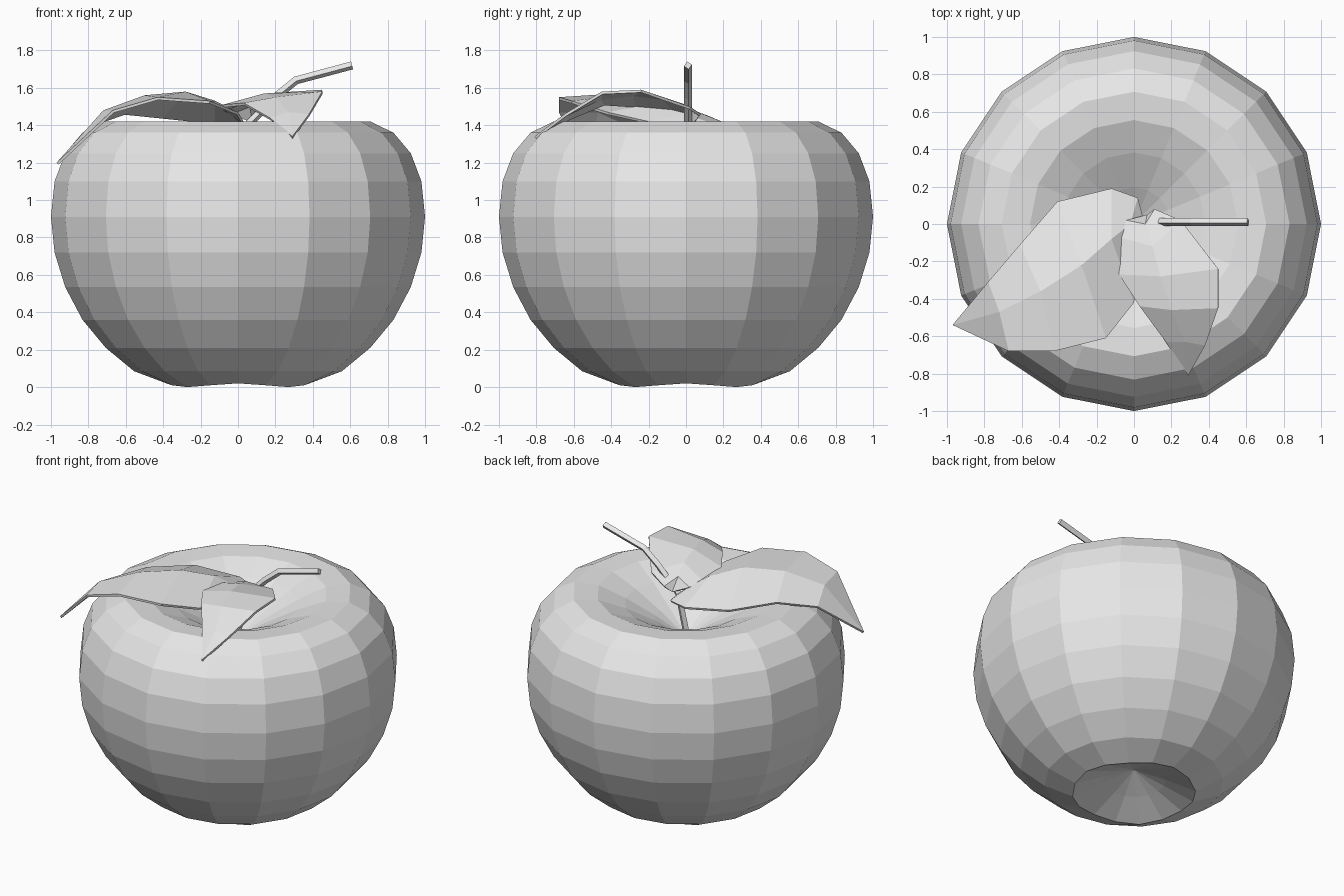
import bpy, bmesh, math
from mathutils import Vector

if "Cube" in bpy.data.objects:
    bpy.data.objects.remove(bpy.data.objects["Cube"], do_unlink=True)

# One plain grey for every part
grey = bpy.data.materials.new("plain grey")
grey.use_nodes = True
colour = (0.8, 0.8, 0.8, 1)
grey.diffuse_color = colour
grey.node_tree.nodes["Principled BSDF"].inputs["Base Color"].default_value = colour


def add_object(name, data):
    obj = bpy.data.objects.new(name, data)
    bpy.context.scene.collection.objects.link(obj)
    data.materials.append(grey)
    return obj


def add_mesh(name, bm):
    mesh = bpy.data.meshes.new(name)
    bm.to_mesh(mesh)
    bm.free()
    return add_object(name, mesh)


# Fruit body: a half-round profile turned about z, hollowed at both ends
SIDES = 16
heights = [.17, .09, .01, .085, .21, .36, .535, .72, .91,
           1.10, 1.25, 1.36, 1.42, 1.41, 1.34, 1.24, 1.12]
bm = bmesh.new()
last = len(heights) - 1
profile = [bm.verts.new((math.sin(math.pi * i / last), 0, z))
           for i, z in enumerate(heights)]
edges = [bm.edges.new(pair) for pair in zip(profile, profile[1:])]
bmesh.ops.spin(bm, geom=profile + edges, cent=(0, 0, 0), axis=(0, 0, 1),
               angle=math.tau, steps=SIDES)
bmesh.ops.remove_doubles(bm, verts=bm.verts, dist=0.001)
bmesh.ops.recalc_face_normals(bm, faces=bm.faces)
# Slightly lobed foot
for v in bm.verts:
    if abs(v.co.z - heights[2]) < 0.001:
        v.co.z += heights[2] * math.cos(4 * math.atan2(v.co.y, v.co.x))
add_mesh("fruit_body", bm)


# Leaf: rows of (edge, midrib, edge) points between a base and a tip
def add_leaf(name, base, rows, tip):
    bm = bmesh.new()
    start, end = bm.verts.new(base), bm.verts.new(tip)
    grid = [[bm.verts.new(p) for p in row] for row in rows]
    for i in range(2):
        bm.faces.new((start, grid[0][i], grid[0][i + 1]))
        for a, b in zip(grid, grid[1:]):
            bm.faces.new((a[i], b[i], b[i + 1], a[i + 1]))
        bm.faces.new((grid[-1][i], end, grid[-1][i + 1]))
    leaf = add_mesh(name, bm)
    solid = leaf.modifiers.new("thickness", "SOLIDIFY")
    solid.thickness = 0.015
    solid.offset = -1
    return leaf


add_leaf("large_leaf", (.05, .03, 1.40), [
    [(.02, .14, 1.41), (-.02, 0, 1.46), (.03, -.2, 1.42)],
    [(-.12, .19, 1.42), (-.12, -.08, 1.53), (0, -.42, 1.47)],
    [(-.41, .12, 1.45), (-.28, -.22, 1.58), (-.15, -.61, 1.53)],
    [(-.61, -.11, 1.47), (-.5, -.36, 1.56), (-.43, -.68, 1.55)],
    [(-.78, -.31, 1.41), (-.72, -.47, 1.48), (-.67, -.68, 1.48)],
], (-.97, -.54, 1.2))

add_leaf("small_leaf", (.07, .05, 1.42), [
    [(-.04, .02, 1.47), (.06, 0, 1.51), (.11, .08, 1.46)],
    [(-.08, -.07, 1.49), (.1, -.12, 1.55), (.25, .02, 1.5)],
    [(-.08, -.27, 1.51), (.14, -.28, 1.57), (.45, -.24, 1.59)],
    [(.03, -.44, 1.52), (.2, -.46, 1.55), (.45, -.45, 1.58)],
    [(.17, -.63, 1.44), (.27, -.63, 1.47), (.38, -.65, 1.46)],
], (.29, -.81, 1.34))

# Stem: a thin four-sided tube bending towards +x
path = [(0, 0, 1.15), (.05, .01, 1.4), (.2, .01, 1.55), (.31, .01, 1.64),
        (.46, .01, 1.68), (.61, .01, 1.72)]
curve = bpy.data.curves.new("stem", "CURVE")
curve.dimensions = "3D"
curve.bevel_depth = 0.022
curve.bevel_resolution = 0
curve.use_fill_caps = True
spline = curve.splines.new("POLY")
spline.points.add(len(path) - 1)
spline.use_smooth = False
for point, co in zip(spline.points, path):
    point.co = (*Vector(co), 1)
add_object("stem", curve)
